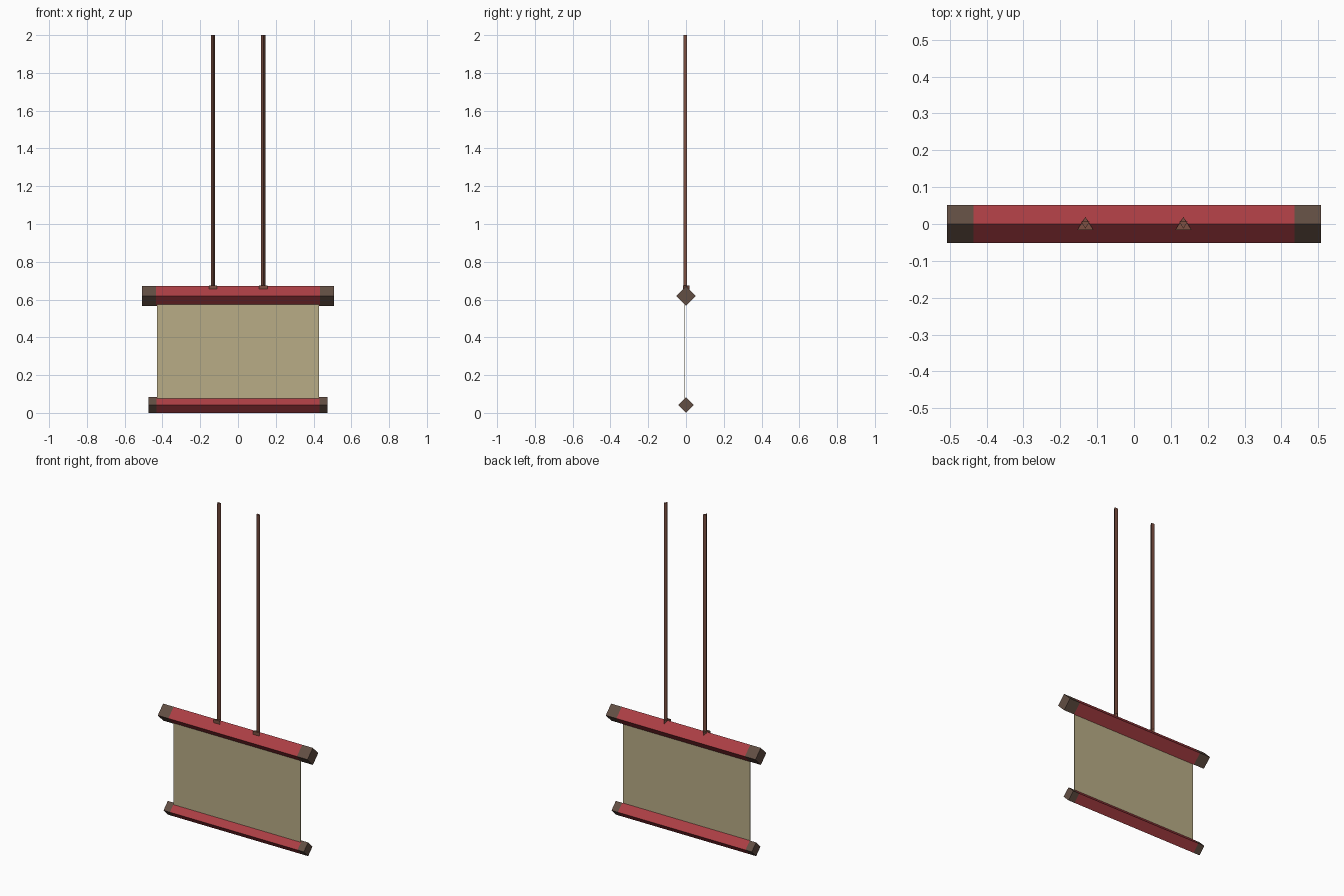
import bpy
import bmesh
import math

if "Cube" in bpy.data.objects:
    bpy.data.objects.remove(bpy.data.objects["Cube"])


def material(name, rgb):
    m = bpy.data.materials.new(name)
    lin = [((c / 255 + 0.055) / 1.055) ** 2.4 for c in rgb]
    m.diffuse_color = (*lin, 1)
    m.use_nodes = True
    m.node_tree.nodes["Principled BSDF"].inputs["Base Color"].default_value = m.diffuse_color
    return m


RED = material("red lacquer", (172, 62, 68))
WOOD = material("dark wood", (98, 78, 67))
CLOTH = material("parchment", (184, 172, 134))
ROPE = material("brown cord", (125, 80, 66))


def prism(name, profile, sections, place, mats):
    """Sweep a profile through sections; each band takes its own material index."""
    bm = bmesh.new()
    rings = [[bm.verts.new(place(u, v, s)) for u, v in profile] for s, _ in sections]
    n = len(profile)
    for k in range(len(rings) - 1):
        a, b = rings[k], rings[k + 1]
        for i in range(n):
            j = (i + 1) % n
            bm.faces.new((a[i], a[j], b[j], b[i])).material_index = sections[k][1]
    bm.faces.new(rings[0]).material_index = sections[0][1]
    bm.faces.new(rings[-1]).material_index = sections[-1][1]
    bmesh.ops.recalc_face_normals(bm, faces=bm.faces)
    me = bpy.data.meshes.new(name)
    bm.to_mesh(me)
    bm.free()
    for m in mats:
        me.materials.append(m)
    ob = bpy.data.objects.new(name, me)
    bpy.context.collection.objects.link(ob)
    return ob


def polygon(n, r, start):
    return [(r * math.cos(start + 2 * math.pi * i / n),
             r * math.sin(start + 2 * math.pi * i / n)) for i in range(n)]


# Diamond rods with wooden end caps
for name, z, r, half, inner in (("top_rod", 0.619, 0.052, 0.507, 0.435),
                                ("bottom_rod", 0.042, 0.042, 0.475, 0.432)):
    prism(name, polygon(4, r, 0),
          [(-half, 1), (-inner, 0), (inner, 1), (half, 1)],
          lambda u, v, s, z=z: (s, u, z + v), (RED, WOOD))

# Thin hanging sheet
prism("hanging_sheet", [(-0.43, -0.008), (0.43, -0.008), (0.43, -0.004), (-0.43, -0.004)],
      [(0.06, 0), (0.60, 0)], lambda u, v, s: (u, v, s), (CLOTH,))

# Three-sided cords with wider three-sided knots
for side, x in (("left", -0.132), ("right", 0.134)):
    place = lambda u, v, s, x=x: (x + u, v, s)
    prism(side + "_cord", polygon(3, 0.013, -math.pi / 2), [(0.65, 0), (2.0, 0)], place, (ROPE,))
    prism(side + "_knot", [(-0.022, -0.016), (0.022, -0.016), (0, 0.019)],
          [(0.64, 0), (0.675, 0)], place, (ROPE,))
